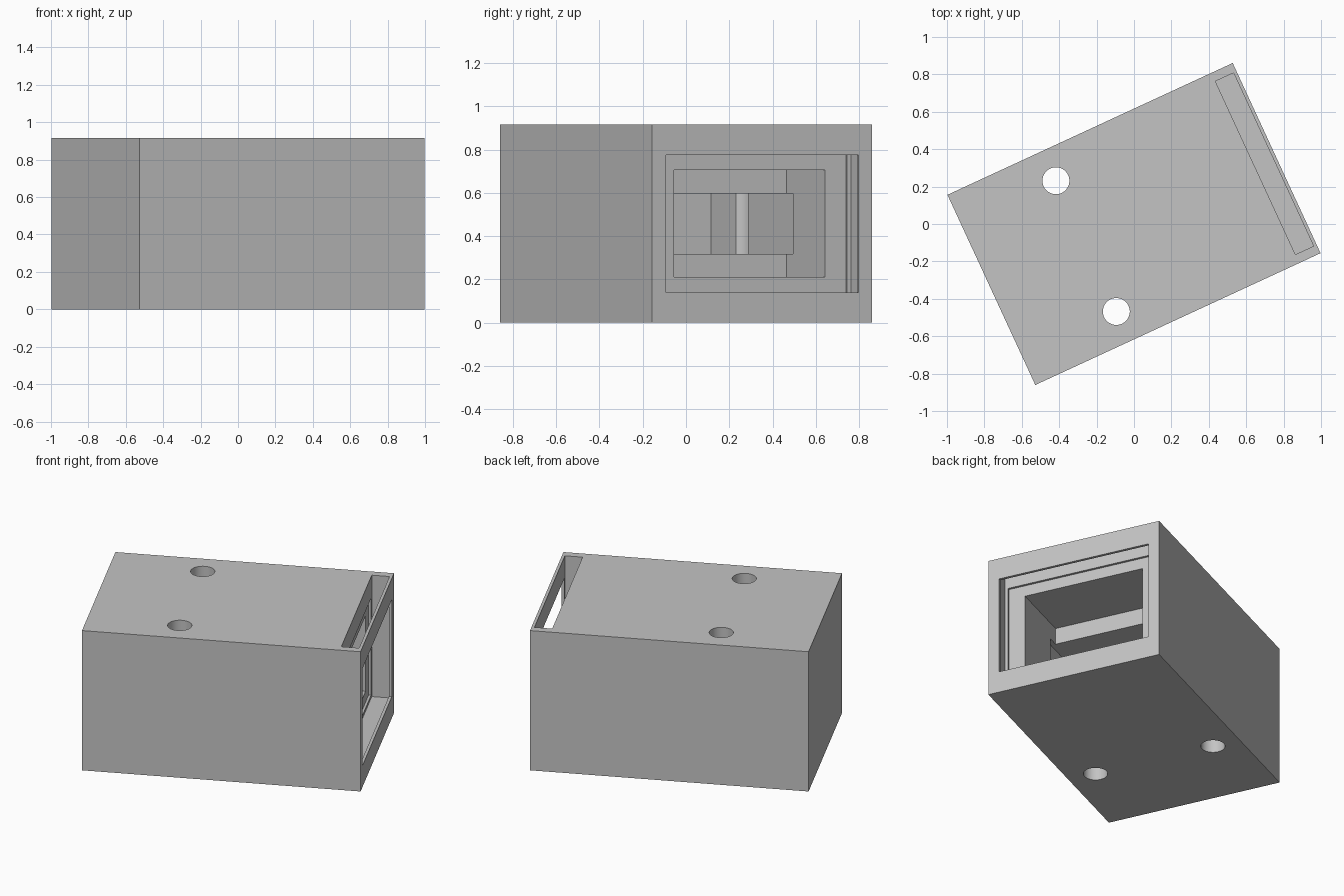
import bpy
import math
from mathutils import Matrix

cube = bpy.data.objects.get("Cube")
if cube:
    bpy.data.objects.remove(cube, do_unlink=True)

HEIGHT = 0.915
MID = HEIGHT / 2
TURN = Matrix.Rotation(math.radians(24.8), 4, "Z")

grey = bpy.data.materials.new("light grey")
grey.use_nodes = True
colour = (0.55, 0.55, 0.55, 1)
grey.diffuse_color = colour
grey.node_tree.nodes["Principled BSDF"].inputs["Base Color"].default_value = colour


def block(name, u0, u1, half_width, z0, z1):
    """Box along the housing's own length, centred across its width."""
    bpy.ops.mesh.primitive_cube_add(size=1)
    ob = bpy.context.object
    ob.name = name
    ob.data.transform(Matrix.Translation(((u0 + u1) / 2, 0, (z0 + z1) / 2))
                      @ Matrix.Diagonal((u1 - u0, 2 * half_width, z1 - z0, 1)))
    ob.data.materials.append(grey)
    return ob


def cut(target, cutter):
    mod = target.modifiers.new(cutter.name, "BOOLEAN")
    mod.operation = "DIFFERENCE"
    mod.solver = "EXACT"
    mod.object = cutter
    cutter.hide_render = True
    bpy.context.view_layer.objects.active = target
    bpy.ops.object.modifier_apply(modifier=mod.name)
    bpy.data.objects.remove(cutter, do_unlink=True)


# Outer housing
housing = block("housing", -0.84, 0.84, 0.56, 0, HEIGHT)

# End window, chamber behind it and the deep rear pocket, all centred in height
for name, u0, u1, half_width, half_height in (
        ("window_cutter", 0.70, 0.95, 0.49, 0.318),
        ("chamber_cutter", 0.275, 0.75, 0.385, 0.247),
        ("pocket_cutter", -0.627, 0.346, 0.416, 0.14)):
    cut(housing, block(name, u0, u1, half_width, MID - half_height, MID + half_height))

# Slot for a sliding panel, open at the top
cut(housing, block("panel_slot_cutter", 0.715, 0.822, 0.51, 0.12, HEIGHT + 0.1))

# Two vertical through holes
for side in (-1, 1):
    bpy.ops.mesh.primitive_cylinder_add(vertices=64, radius=0.072, depth=HEIGHT + 0.2,
                                        location=(-0.282, side * 0.385, MID))
    hole = bpy.context.object
    hole.name = "hole_cutter"
    hole.data.materials.append(grey)
    cut(housing, hole)

# Turn the finished housing and smooth only the round holes
housing.data.transform(TURN)
bpy.ops.object.select_all(action="DESELECT")
housing.select_set(True)
bpy.context.view_layer.objects.active = housing
bpy.ops.object.shade_smooth_by_angle(angle=math.radians(30))
